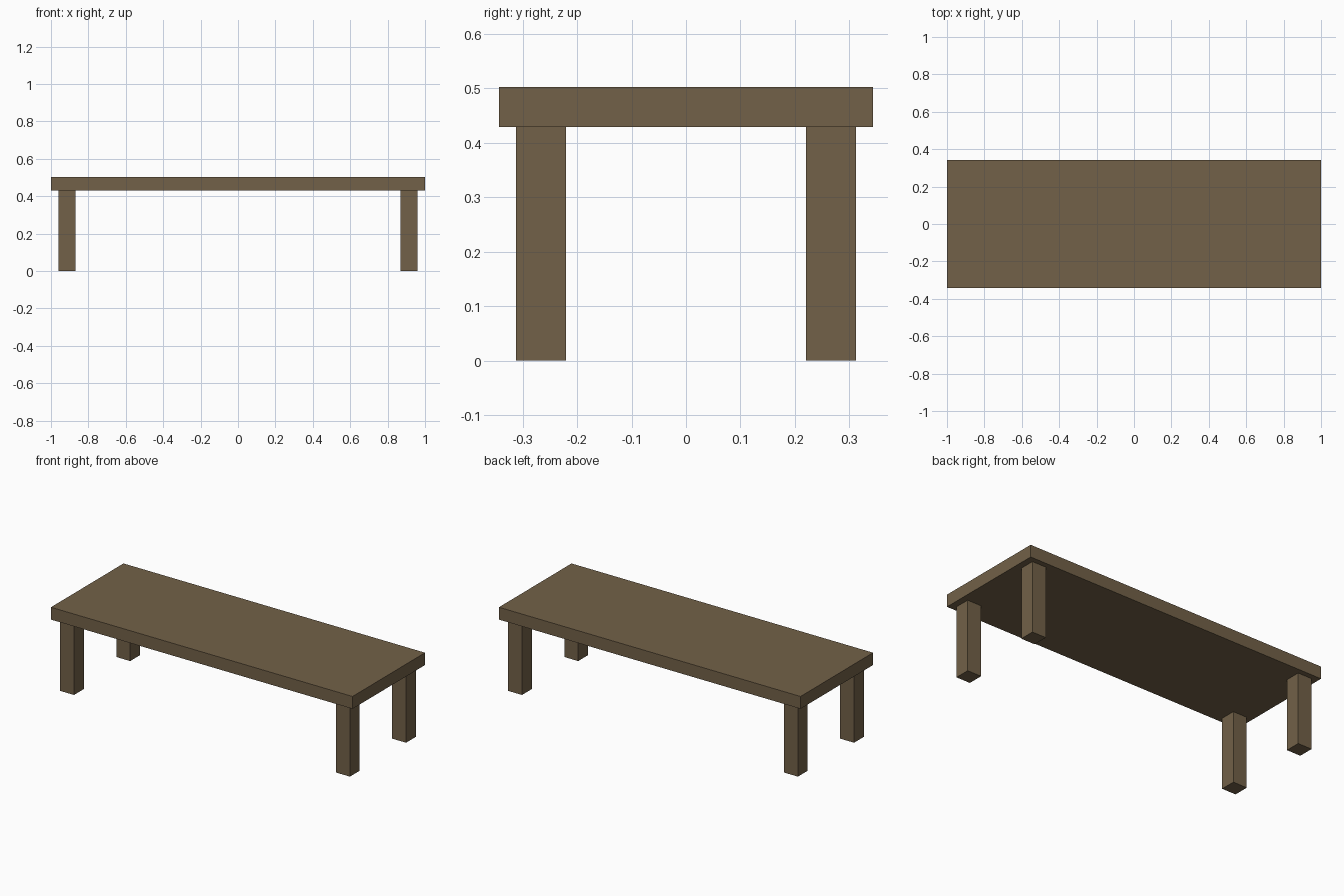
import bpy

if "Cube" in bpy.data.objects:
    bpy.data.objects.remove(bpy.data.objects["Cube"])

wood = bpy.data.materials.new("brown_wood")
wood.diffuse_color = (0.17, 0.12, 0.065, 1)
wood.use_nodes = True
wood.node_tree.nodes["Principled BSDF"].inputs["Base Color"].default_value = wood.diffuse_color


def box(name, center, size):
    bpy.ops.mesh.primitive_cube_add(size=1, location=center)
    obj = bpy.context.object
    obj.name = name
    obj.scale = size
    bpy.ops.object.transform_apply(location=False, rotation=False, scale=True)
    obj.data.materials.append(wood)
    return obj


HEIGHT, THICKNESS, LEG = 0.503, 0.074, 0.092
leg_height = HEIGHT - THICKNESS

# Table top slab
box("table_top", (0, 0, HEIGHT - THICKNESS / 2), (2, 0.687, THICKNESS))

# Four square legs set in from the corners
for side, sx in (("left", -1), ("right", 1)):
    for end, sy in (("front", -1), ("back", 1)):
        box(f"{end}_{side}_leg", (sx * 0.915, sy * 0.266, leg_height / 2),
            (LEG, LEG, leg_height))
